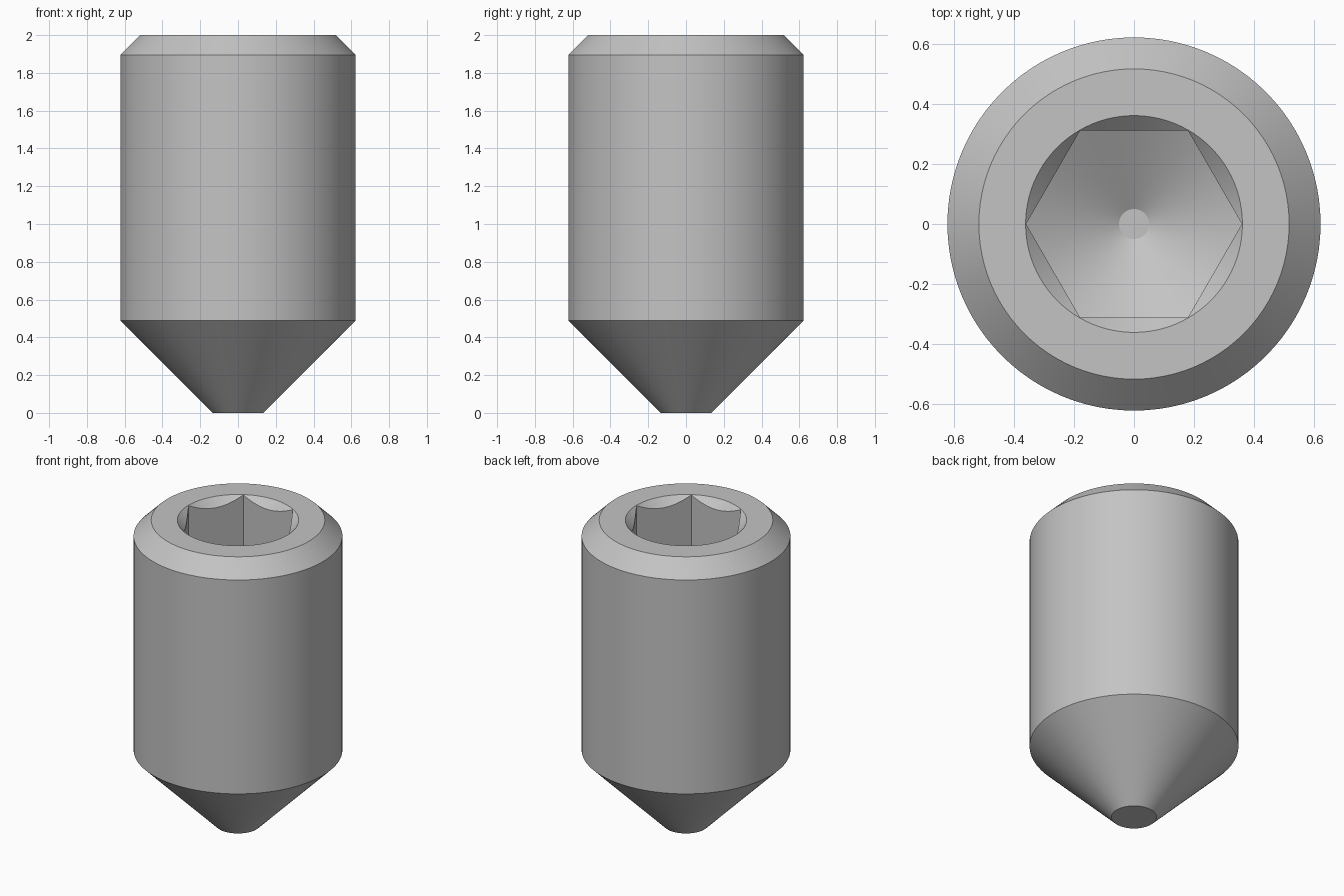
import bpy, bmesh, math

cube = bpy.data.objects.get("Cube")
if cube:
    bpy.data.objects.remove(cube, do_unlink=True)

SEGMENTS = 96          # multiple of six, so the socket corners stay crisp
APOTHEM = 0.312        # half the distance across the socket flats
RIM = 0.362            # socket mouth radius
FLOOR = 1.2            # height the drilled floor cone aims at
SLOPE = math.tan(math.radians(30))

steel = bpy.data.materials.new("steel_grey")
steel.use_nodes = True
colour = (0.55, 0.55, 0.55, 1)
steel.diffuse_color = colour
steel.node_tree.nodes["Principled BSDF"].inputs["Base Color"].default_value = colour


def circle(radius, height):
    return lambda angle: (radius, height)


def hex_radius(angle):
    """Radius of a hexagon with corners on the x axis."""
    sector = math.pi / 3
    return APOTHEM / math.cos(angle % sector - sector / 2)


def chamfer_edge(angle):
    """Where the 45 degree mouth chamfer meets the flats."""
    r = hex_radius(angle)
    return r, 2 - (RIM - r)


def floor_edge(angle):
    """Where the conical floor meets the flats."""
    r = hex_radius(angle)
    return r, FLOOR + r * SLOPE


# Rings from the tip, up the outside, then down into the hexagonal socket
profile = [
    circle(0.135, 0), circle(0.623, 0.488), circle(0.623, 1.896),
    circle(0.518, 2), circle(RIM, 2),
    chamfer_edge, floor_edge, circle(0.05, FLOOR + 0.05 * SLOPE),
]

bm = bmesh.new()
rings = []
for ring_point in profile:
    ring = []
    for i in range(SEGMENTS):
        angle = math.tau * i / SEGMENTS
        r, z = ring_point(angle + 1e-9)
        ring.append(bm.verts.new((r * math.cos(angle), r * math.sin(angle), z)))
    rings.append(ring)

for low, high in zip(rings, rings[1:]):
    for i in range(SEGMENTS):
        j = (i + 1) % SEGMENTS
        bm.faces.new((low[i], low[j], high[j], high[i]))

# Flat tip and the small flat at the bottom of the socket
bm.faces.new(rings[0][::-1])
bm.faces.new(rings[-1])

mesh = bpy.data.meshes.new("set_screw")
bm.to_mesh(mesh)
bm.free()
mesh.materials.append(steel)
screw = bpy.data.objects.new("set_screw", mesh)
bpy.context.collection.objects.link(screw)

bpy.ops.object.select_all(action="DESELECT")
screw.select_set(True)
bpy.context.view_layer.objects.active = screw
bpy.ops.object.shade_smooth_by_angle(angle=math.radians(29))
